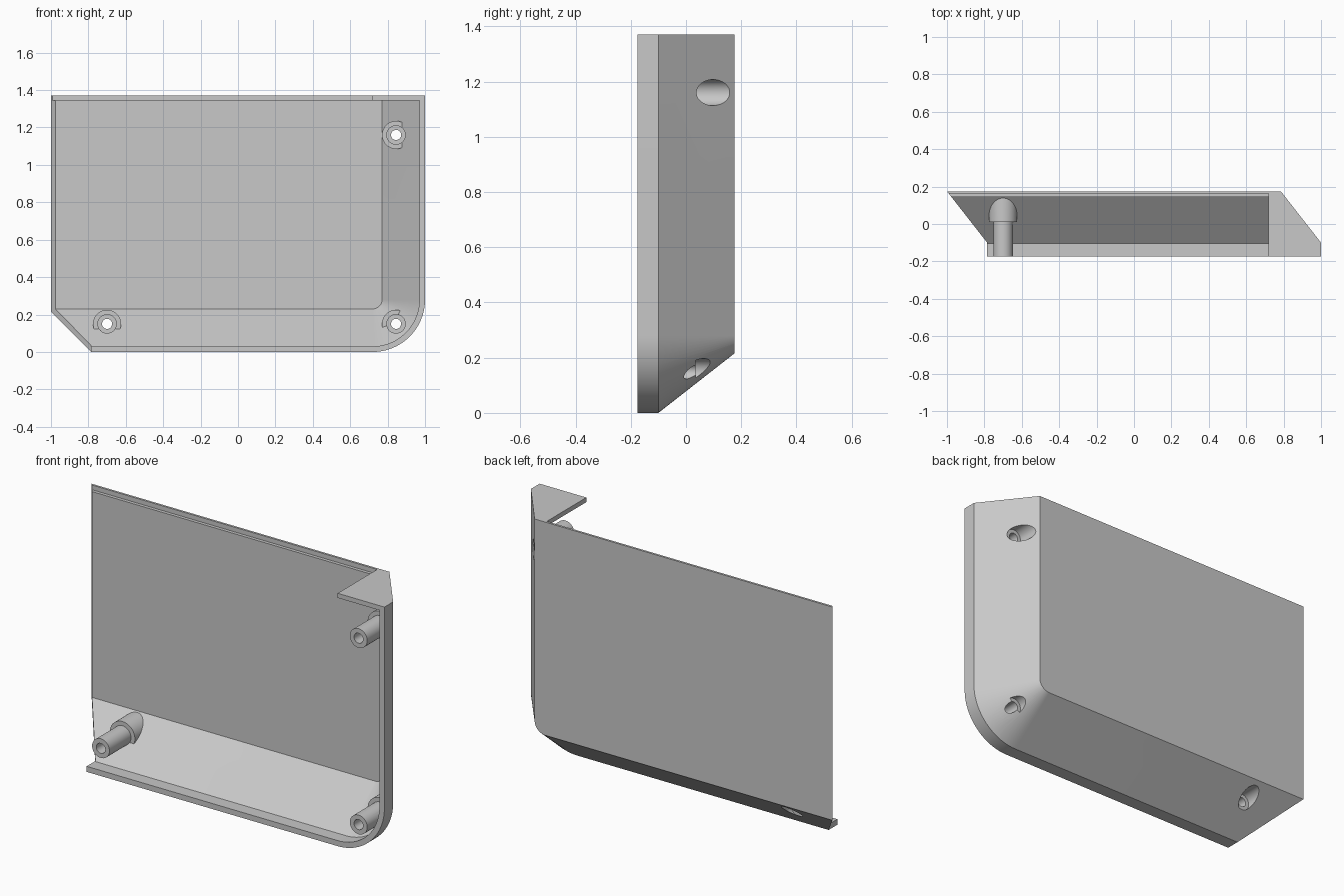
import bpy, bmesh, math
from mathutils import Matrix

cube = bpy.data.objects.get("Cube")
if cube:
    bpy.data.objects.remove(cube)

FRONT, BACK, TOP = -0.175, 0.175, 1.37
LEDGE = 1.345          # underside of the top flange
FLANGE_X = 0.72        # where the flange starts, also the corner arc centre
RADIUS = 0.28

grey = bpy.data.materials.new("plain_grey")
grey.use_nodes = True
colour = (0.58, 0.58, 0.58, 1)
grey.diffuse_color = colour
grey.node_tree.nodes["Principled BSDF"].inputs["Base Color"].default_value = colour


def finish(bm, name):
    bmesh.ops.recalc_face_normals(bm, faces=bm.faces)
    mesh = bpy.data.meshes.new(name)
    bm.to_mesh(mesh)
    bm.free()
    mesh.materials.append(grey)
    ob = bpy.data.objects.new(name, mesh)
    bpy.context.collection.objects.link(ob)
    return ob


def outline(inset, left, top, steps=24):
    """Panel outline with one rounded lower corner."""
    r = RADIUS - inset
    pts = [(left, inset)]
    for i in range(steps + 1):
        a = -math.pi / 2 * (1 - i / steps)
        pts.append((FLANGE_X + r * math.cos(a), RADIUS + r * math.sin(a)))
    return pts + [(1 - inset, top), (left, top)]


def loft(name, sections):
    """Solid through (y, outline) sections."""
    bm = bmesh.new()
    rings = [[bm.verts.new((x, y, z)) for x, z in pts] for y, pts in sections]
    for a, b in zip(rings, rings[1:]):
        for i in range(len(a)):
            j = (i + 1) % len(a)
            bm.faces.new((a[i], a[j], b[j], b[i]))
    bm.faces.new(rings[0])
    bm.faces.new(rings[-1])
    return finish(bm, name)


def rod(name, x, z, radius, y0, y1):
    bm = bmesh.new()
    bmesh.ops.create_cone(bm, cap_ends=True, segments=40, radius1=radius,
                          radius2=radius, depth=y1 - y0)
    turn = Matrix.Translation((x, (y0 + y1) / 2, z)) @ Matrix.Rotation(math.pi / 2, 4, 'X')
    bm.transform(turn)
    return finish(bm, name)


def combine(target, tool, operation, keep=False):
    mod = target.modifiers.new("cut", 'BOOLEAN')
    mod.operation, mod.solver, mod.object = operation, 'EXACT', tool
    bpy.context.view_layer.objects.active = target
    bpy.ops.object.modifier_apply(modifier=mod.name)
    if not keep:
        bpy.data.objects.remove(tool)


def outer_sections():
    return [(y, outline(o, -0.785 - o, TOP))
            for y, o in ((FRONT, 0), (-0.1, 0), (BACK, 0.215))]


# Shell: sloped outer body, hollowed, open at the left and most of the top
shell = loft("cover_shell", outer_sections())
envelope = loft("envelope", outer_sections())
envelope.hide_render = True
cavity = loft("cavity", [(y, outline(o, -1.5, LEDGE))
                         for y, o in ((-0.3, 0.03), (-0.105, 0.03), (0.145, 0.23))])
combine(shell, cavity, 'DIFFERENCE')
gap = [(-1.5, LEDGE), (FLANGE_X, LEDGE), (FLANGE_X, 2), (-1.5, 2)]
combine(shell, loft("top_opening", [(-0.5, gap), (0.163, gap)]), 'DIFFERENCE')

# Screw bosses trimmed to the body, then bored and counterbored from behind
spots = [(-0.7, 0.15), (0.845, 0.15), (0.845, 1.16)]
for x, z in spots:
    boss = rod("screw_boss", x, z, 0.052, -0.3, 0.1)
    combine(boss, rod("boss_base", x, z, 0.075, 0.01, 0.4), 'UNION')
    combine(boss, envelope, 'INTERSECT', keep=True)
    combine(shell, boss, 'UNION')
for x, z in spots:
    combine(shell, rod("screw_hole", x, z, 0.027, -0.5, 0.5), 'DIFFERENCE')
    combine(shell, rod("counterbore", x, z, 0.047, 0.035, 0.5), 'DIFFERENCE')
bpy.data.objects.remove(envelope)

# Smooth the curves, keep the edges crisp
bpy.ops.object.select_all(action='DESELECT')
shell.select_set(True)
bpy.context.view_layer.objects.active = shell
bpy.ops.object.shade_smooth_by_angle(angle=math.radians(25))
